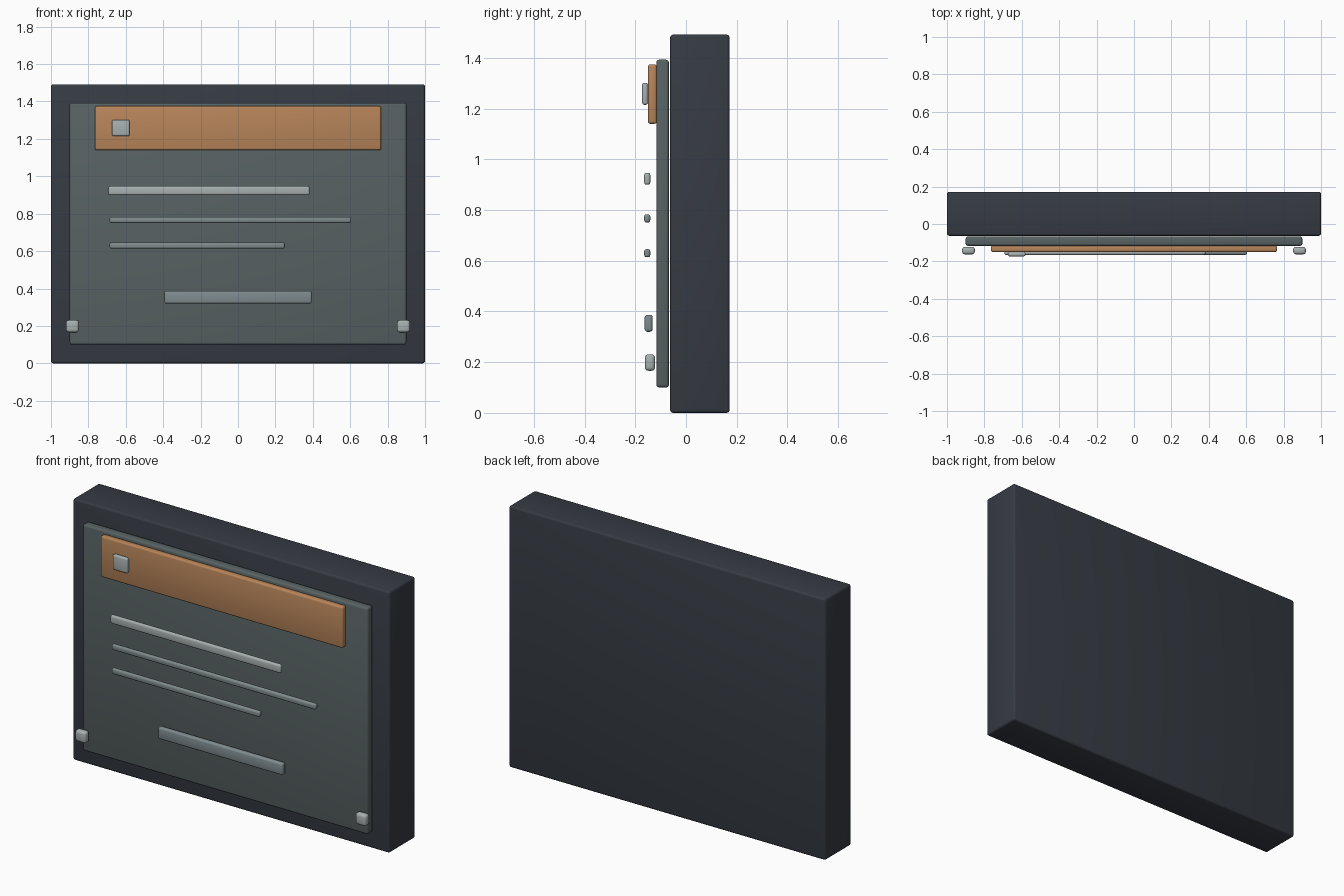
import bpy, bmesh

if "Cube" in bpy.data.objects:
    bpy.data.objects.remove(bpy.data.objects["Cube"])


def srgb(r, g, b):
    def lin(c):
        c /= 255
        return c / 12.92 if c <= 0.04045 else ((c + 0.055) / 1.055) ** 2.4
    return (lin(r), lin(g), lin(b), 1.0)


def material(name, rgb):
    m = bpy.data.materials.new(name)
    m.diffuse_color = srgb(*rgb)
    m.use_nodes = True
    m.node_tree.nodes["Principled BSDF"].inputs["Base Color"].default_value = m.diffuse_color
    return m


charcoal = material("charcoal", (54, 59, 67))
slate = material("slate_grey", (88, 98, 99))
orange = material("copper_orange", (184, 133, 90))
pale = material("pale_grey", (168, 177, 176))
mid = material("mid_grey", (128, 140, 141))
blue_grey = material("blue_grey", (127, 140, 144))


def block(name, x, y, z, mat, bevel):
    """Rounded box given by its (min, max) extents."""
    bm = bmesh.new()
    bmesh.ops.create_cube(bm, size=1)
    for v in bm.verts:
        for i, (lo, hi) in enumerate((x, y, z)):
            v.co[i] = lo if v.co[i] < 0 else hi
    bmesh.ops.bevel(bm, geom=bm.edges[:], offset=bevel, segments=3,
                    profile=0.5, affect='EDGES', clamp_overlap=True)
    me = bpy.data.meshes.new(name)
    bm.to_mesh(me)
    bm.free()
    me.materials.append(mat)
    ob = bpy.data.objects.new(name, me)
    bpy.context.collection.objects.link(ob)
    bpy.ops.object.select_all(action='DESELECT')
    bpy.context.view_layer.objects.active = ob
    ob.select_set(True)
    bpy.ops.object.shade_smooth_by_angle()
    return ob


# Main slab and the raised front panel
block("panel_body", (-1, 1), (-0.063, 0.172), (0, 1.492), charcoal, 0.012)
block("front_panel", (-0.9, 0.9), (-0.117, -0.067), (0.1, 1.393), slate, 0.012)

# Header band with its small square
block("header_band", (-0.765, 0.765), (-0.15, -0.115), (1.14, 1.375), orange, 0.01)
block("header_square", (-0.674, -0.58), (-0.173, -0.15), (1.215, 1.302), pale, 0.009)

# Text bars
block("title_bar", (-0.693, 0.382), (-0.165, -0.141), (0.9, 0.947), pale, 0.009)
for i, (x1, z) in enumerate(((0.604, 0.767), (0.25, 0.63))):
    block(f"text_bar_{i + 1}", (-0.686, x1), (-0.165, -0.141),
          (z - 0.016, z + 0.016), mid, 0.009)

# Button bar near the bottom
block("button_bar", (-0.394, 0.394), (-0.163, -0.132), (0.32, 0.387), blue_grey, 0.01)

# Corner studs
for side, s in (("left", -1), ("right", 1)):
    cx = s * 0.885
    block(f"{side}_stud", (cx - 0.034, cx + 0.034), (-0.162, -0.122),
          (0.166, 0.231), pale, 0.014)
